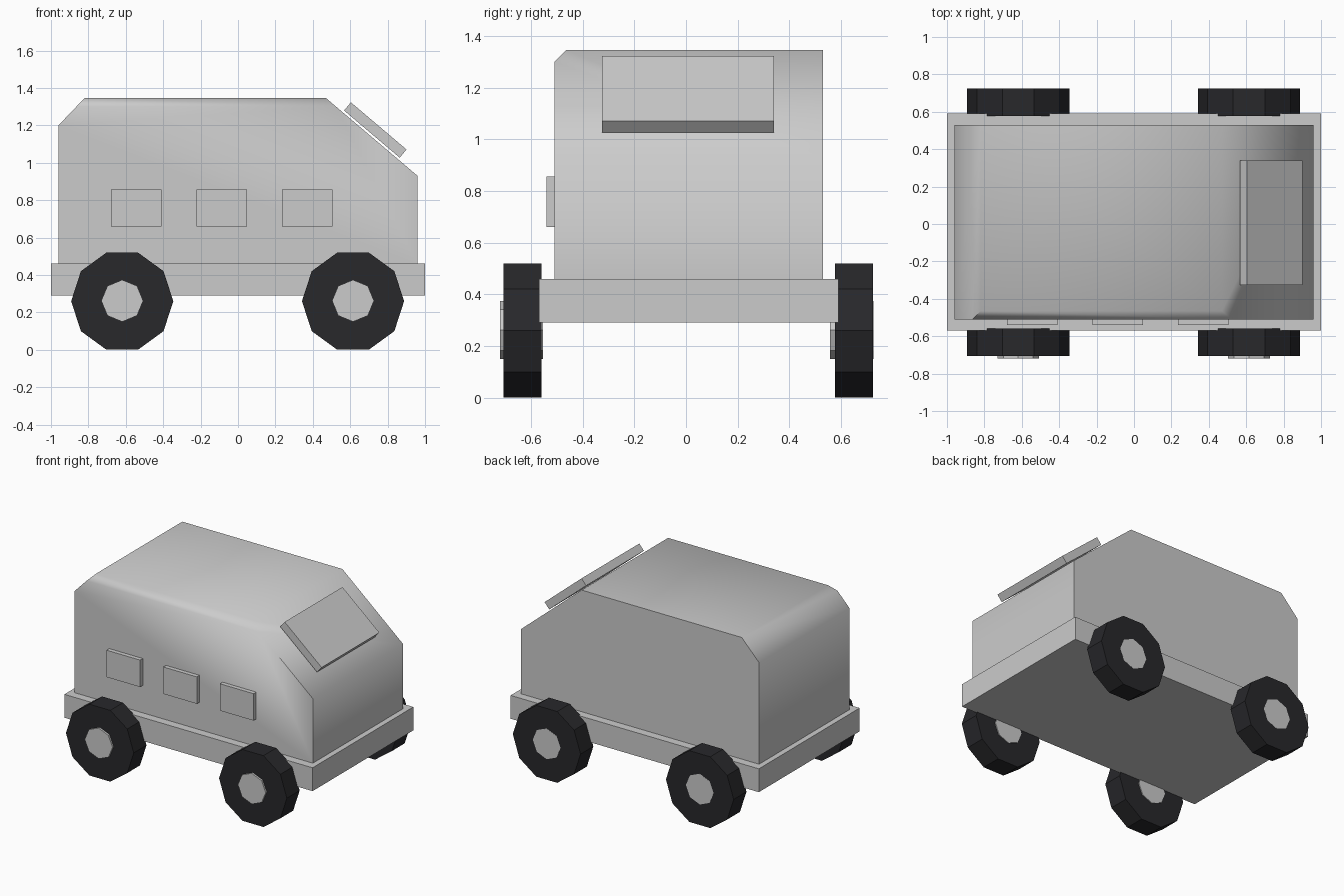
import bpy, bmesh, math
from mathutils import Matrix

if "Cube" in bpy.data.objects:
    bpy.data.objects.remove(bpy.data.objects["Cube"])


def prism(name, profile, y0, y1, mat=None, edit=None):
    """Extrude an x-z profile from y0 to y1."""
    bm = bmesh.new()
    face = bm.faces.new([bm.verts.new((x, y0, z)) for x, z in profile])
    res = bmesh.ops.extrude_face_region(bm, geom=[face], use_keep_orig=True)
    for v in res["geom"]:
        if isinstance(v, bmesh.types.BMVert):
            v.co.y = y1
    if edit:
        edit(bm)
    bmesh.ops.recalc_face_normals(bm, faces=bm.faces)
    me = bpy.data.meshes.new(name)
    bm.to_mesh(me)
    bm.free()
    ob = bpy.data.objects.new(name, me)
    bpy.context.collection.objects.link(ob)
    if mat:
        me.materials.append(mat)
    return ob


def rect(x0, x1, z0, z1):
    return [(x0, z0), (x1, z0), (x1, z1), (x0, z1)]


def ngon(n, r, cx, cz):
    return [(cx + r * math.cos(2 * math.pi * i / n),
             cz + r * math.sin(2 * math.pi * i / n)) for i in range(n)]


rubber = bpy.data.materials.new("rubber")
rubber.diffuse_color = (0.021, 0.021, 0.024, 1)
rubber.use_nodes = True
rubber.node_tree.nodes["Principled BSDF"].inputs["Base Color"].default_value = rubber.diffuse_color

# Chassis slab
prism("chassis", rect(-1, 1, 0.29, 0.46), -0.57, 0.59)


# Van body, with only the front roof edge chamfered
def chamfer_roof_edge(bm):
    edges = [e for e in bm.edges
             if all(v.co.y < 0 and v.co.z > 1.34 for v in e.verts)]
    bmesh.ops.bevel(bm, geom=edges, offset=0.045, segments=1, affect='EDGES')


body = prism("body", [(-0.96, 0.46), (0.96, 0.46), (0.96, 0.93), (0.47, 1.346),
                      (-0.82, 1.346), (-0.96, 1.2)], -0.51, 0.53,
             edit=chamfer_roof_edge)
body.data.shade_smooth()
body.data.set_sharp_from_angle(angle=math.radians(60))

# Side windows on the front face
for i in range(3):
    x = -0.545 + i * 0.457
    prism(f"side_window_{i + 1}", rect(x - 0.135, x + 0.135, 0.66, 0.856), -0.541, -0.50)

# Tilted windscreen panel
screen = prism("windscreen", rect(-0.195, 0.195, -0.0285, 0.0285), -0.325, 0.34)
screen.matrix_world = (Matrix.Translation((0.734, 0, 1.175))
                       @ Matrix.Rotation(math.radians(40.3), 4, 'Y'))

# Wheels and hubs
for side, ty, hy in (("front", -0.706, -0.72), ("back", 0.578, 0.5585)):
    for end, x in (("left", -0.619), ("right", 0.615)):
        prism(f"{side}_{end}_tyre", ngon(10, 0.273, x, 0.26), ty, ty + 0.147, rubber)
        prism(f"{side}_{end}_hub", ngon(8, 0.112, x, 0.262), hy, hy + 0.167)
